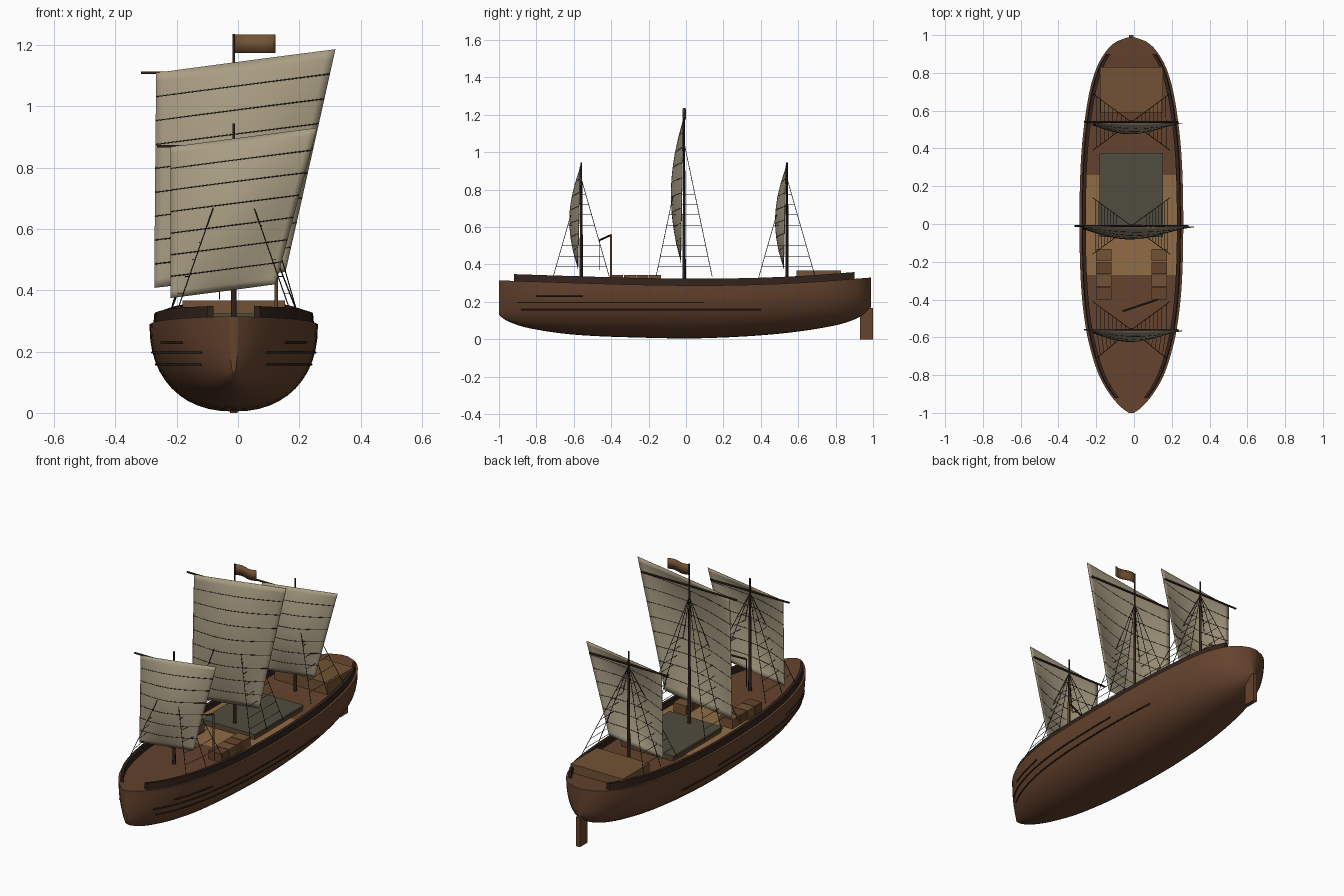
import bpy, bmesh, math
from mathutils import Vector

if "Cube" in bpy.data.objects:
    bpy.data.objects.remove(bpy.data.objects["Cube"])

CX = -0.014  # hull centre line


def material(name, rgb):
    m = bpy.data.materials.new(name)
    m.diffuse_color = (*rgb, 1)
    m.use_nodes = True
    m.node_tree.nodes["Principled BSDF"].inputs["Base Color"].default_value = m.diffuse_color
    return m


HULL = material("hull_wood", (0.13, 0.056, 0.027))
DARK = material("dark_wood", (0.032, 0.016, 0.011))
PLANK = material("plank_wood", (0.28, 0.15, 0.06))
BOX = material("cabin_wood", (0.17, 0.085, 0.035))
SAIL = material("canvas", (0.40, 0.34, 0.23))
TARP = material("tarpaulin", (0.08, 0.075, 0.05))
ROPE = material("rope", (0.03, 0.024, 0.02))


def finish(name, bm, mat, smooth=None):
    me = bpy.data.meshes.new(name)
    bmesh.ops.recalc_face_normals(bm, faces=bm.faces)
    bm.to_mesh(me)
    bm.free()
    ob = bpy.data.objects.new(name, me)
    me.materials.append(mat)
    bpy.context.collection.objects.link(ob)
    if smooth:
        bpy.ops.object.select_all(action='DESELECT')
        ob.select_set(True)
        bpy.context.view_layer.objects.active = ob
        bpy.ops.object.shade_smooth_by_angle(angle=math.radians(smooth))
    return ob


def loft(name, rings, mat, closed=True, smooth=None):
    bm = bmesh.new()
    vs = [[bm.verts.new(p) for p in r] for r in rings]
    n = len(rings[0])
    for a, b in zip(vs, vs[1:]):
        for i in range(n if closed else n - 1):
            j = (i + 1) % n
            bm.faces.new((a[i], a[j], b[j], b[i]))
    if closed:
        bm.faces.new(vs[0])
        bm.faces.new(vs[-1])
    return finish(name, bm, mat, smooth)


def box(name, x0, x1, y0, y1, z0, z1, mat):
    ring = lambda z: [(x0, y0, z), (x1, y0, z), (x1, y1, z), (x0, y1, z)]
    return loft(name, [ring(z0), ring(z1)], mat)


def lines(name, paths, r, mat):
    cu = bpy.data.curves.new(name, 'CURVE')
    cu.dimensions = '3D'
    cu.bevel_depth = r
    cu.bevel_resolution = 1
    cu.use_fill_caps = True
    for path in paths:
        s = cu.splines.new('POLY')
        s.points.add(len(path) - 1)
        for pt, p in zip(s.points, path):
            pt.co = (*p, 1)
    cu.materials.append(mat)
    ob = bpy.data.objects.new(name, cu)
    bpy.context.collection.objects.link(ob)
    return ob


def smooth_table(t):
    def f(y):
        y = min(max(y, t[0][0]), t[-1][0])
        i = max(k for k in range(len(t) - 1) if t[k][0] <= y)
        slope = lambda k: ((t[min(k + 1, len(t) - 1)][1] - t[max(k - 1, 0)][1]) /
                           (t[min(k + 1, len(t) - 1)][0] - t[max(k - 1, 0)][0]))
        (a, p), (b, q) = t[i], t[i + 1]
        h, u = b - a, (y - a) / (b - a)
        return ((2*u**3 - 3*u*u + 1) * p + (u**3 - 2*u*u + u) * h * slope(i)
                + (3*u*u - 2*u**3) * q + (u**3 - u*u) * h * slope(i + 1))
    return f


# Hull shape: half width, keel height and sheer height along y
width = smooth_table([(-1, .014), (-.97, .055), (-.9, .115), (-.8, .172), (-.65, .22), (-.5, .249),
                      (-.3, .268), (0, .275), (.3, .269), (.5, .253), (.7, .222), (.83, .183),
                      (.92, .13), (.965, .08), (.988, .02)])
keel = smooth_table([(-1, .13), (-.96, .10), (-.85, .062), (-.6, .025), (-.2, .008), (.1, .006),
                     (.5, .03), (.8, .075), (.93, .12), (.988, .17)])
sheer = smooth_table([(-1, .315), (-.6, .302), (-.2, .291), (.2, .289), (.6, .302), (.988, .33)])


def side_x(y, z):
    d = min(max((sheer(y) - z) / (sheer(y) - keel(y)), 0), 1)
    return width(y) * (1 - d ** 2.25) ** (1 / 2.25)


def span(a, b, n):
    return [a + (b - a) * i / n for i in range(n + 1)]


stations = [-.006 + .994 * math.sin(math.pi / 2 * t) for t in span(-1, 1, 48)]
rings = []
for y in stations:
    h, ring = sheer(y) - keel(y), []
    for a in span(-math.pi / 2, math.pi / 2, 24):
        s, c = math.sin(a), math.cos(a)
        ring.append((CX + width(y) * math.copysign(abs(s) ** (2 / 2.25), s), y,
                     sheer(y) - h * max(c, 0) ** (2 / 2.25)))
    rings.append(ring)
loft("hull", rings, HULL, smooth=40)

# Light planked deck amidships
loft("deck_planks", [[(CX + s * (width(y) - .012), y, sheer(y) + .003) for s in (-1, 1)]
                     for y in span(-.27, .26, 8)], PLANK, closed=False)

# Bulwark rails and wales on both sides
for s, side in ((-1, "left"), (1, "right")):
    rail = []
    for y in span(-.92, .9, 40):
        w, z = width(y), sheer(y)
        rail.append([(CX + s * (w - a), y, z + b)
                     for a, b in ((.012, -.008), (.016, .036), (.034, .036), (.034, -.008))])
    loft(side + "_rail", rail, DARK, smooth=40)
    lines(side + "_wales", [[(CX + s * (side_x(y, z) + .001), y, z) for y in span(a, b, 24)]
                            for z, a, b in ((.158, -.88, .4), (.197, -.9, .1), (.23, -.8, -.55))],
          .004, DARK)

# Rudder, stern cabin and covered hatch
box("rudder", CX - .012, CX + .012, .93, 1.0, 0, .168, HULL)
box("stern_cabin", CX - .167, CX + .167, .59, .83, .29, .367, BOX)
box("hatch_base", CX - .163, CX + .163, -.065, .37, .28, .312, HULL)
box("hatch_cover", CX - .168, CX + .168, -.07, .375, .312, .325, TARP)

# Cargo crates in two rows
for s in (-1, 1):
    for i in range(4):
        x, y = CX + s * .147, -.165 - i * .0675
        box("crate", x - .041, x + .041, y - .032, y + .032, .285, .345, (BOX, HULL)[i % 2])

# Cargo derrick
lines("derrick_post", [[(.125, -.4, .29), (.125, -.4, .56)]], .006, HULL)
lines("derrick_arm", [[(.125, -.4, .558), (-.06, -.462, .53)]], .005, DARK)
lines("derrick_rope", [[(-.06, -.462, .53), (-.06, -.462, .37)]], .002, ROPE)


def rig(label, y0, top, yard_z, half, tl, tr, br, bl, belly, panels, shroud_z):
    # Tapered mast and horizontal yard
    ring = lambda r, z: [(CX + r * math.cos(k * math.pi / 6), y0 + r * math.sin(k * math.pi / 6), z)
                         for k in range(12)]
    loft(label + "_mast", [ring(.0095, .27), ring(.0075, .65), ring(.004, top)], DARK, smooth=40)
    lines(label + "_yard", [[(CX - half, y0, yard_z), (CX + half, y0, yard_z)]], .005, DARK)

    # Bellied sail with battens
    def point(u, v, off=0):
        a = Vector(tl).lerp(Vector(tr), u)
        b = Vector(bl).lerp(Vector(br), u)
        p = a.lerp(b, v)
        y = y0 - .006 - .012 * v - belly * math.sin(math.pi * u) * math.sin(math.pi * v) ** .8
        return (p.x, y - off, p.y)
    sail = loft(label + "_sail", [[point(u, v) for u in span(0, 1, 20)] for v in span(0, 1, 24)],
                SAIL, closed=False, smooth=60)
    mod = sail.modifiers.new("thickness", 'SOLIDIFY')
    mod.thickness = .003
    mod.offset = 0
    lines(label + "_battens", [[point(u, i / panels) for u in span(0, 1, 20)]
                               for i in range(1, panels)], .0025, ROPE)

    # Shrouds with ratlines on both sides
    ropes, rungs = [], []
    for s in (-1, 1):
        head = Vector((CX, y0, shroud_z))
        feet = [Vector((CX + s * min(.205, width(y0 + d) - .02), y0 + d, .335)) for d in (-.15, 0, .15)]
        ropes += [[head, f] for f in feet]
        for k in range(1, 9):
            t = 1 - k * .055 / (shroud_z - .335)
            if t > .1:
                rungs.append([head.lerp(f, t) for f in feet])
    lines(label + "_shrouds", ropes, .0018, ROPE)
    lines(label + "_ratlines", rungs, .0013, ROPE)


small = dict(top=.945, yard_z=.87, half=.25, tl=(-.22, .868), tr=(.258, .93),
             br=(.123, .42), bl=(-.22, .375), belly=.05, panels=7, shroud_z=.86)
rig("fore", -.56, **small)
rig("aft", .54, **small)
rig("main", -.01, 1.237, 1.11, .302, (-.267, 1.11), (.318, 1.187), (.155, .46), (-.273, .408),
    .057, 9, 1.05)

# Waving flag at the main mast head
flag = loft("flag", [[(CX + .137 * u, -.01 + .008 * math.sin(u * 6.3), z) for u in span(0, 1, 12)]
                     for z in (1.175, 1.235)], BOX, closed=False, smooth=60)
flag.modifiers.new("thickness", 'SOLIDIFY').thickness = .003
